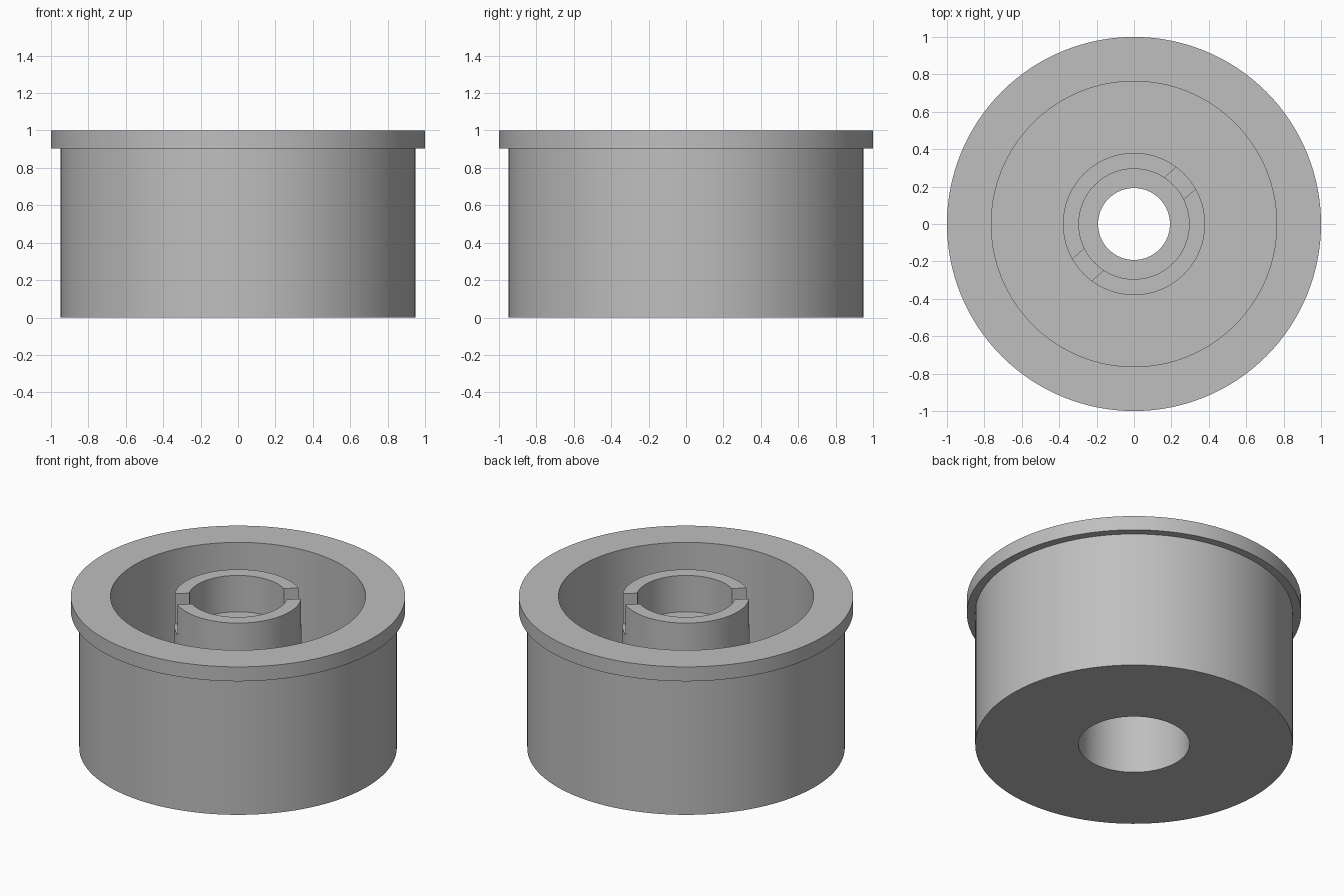
import bpy
import bmesh
import math

SEGMENTS = 128

if "Cube" in bpy.data.objects:
    bpy.data.objects.remove(bpy.data.objects["Cube"], do_unlink=True)


def make_material(name, colour):
    mat = bpy.data.materials.new(name)
    mat.use_nodes = True
    mat.diffuse_color = colour
    mat.node_tree.nodes["Principled BSDF"].inputs["Base Color"].default_value = colour
    return mat


def lathe(name, profile, mat):
    """Revolve a closed (radius, height) profile about the z axis."""
    bm = bmesh.new()
    rings = []
    for i in range(SEGMENTS):
        a = 2 * math.pi * i / SEGMENTS
        rings.append([bm.verts.new((r * math.cos(a), r * math.sin(a), z))
                      for r, z in profile])
    count = len(profile)
    for i, ring in enumerate(rings):
        following = rings[(i + 1) % SEGMENTS]
        for j in range(count):
            k = (j + 1) % count
            bm.faces.new((ring[j], following[j], following[k], ring[k]))
    bmesh.ops.recalc_face_normals(bm, faces=bm.faces)
    mesh = bpy.data.meshes.new(name)
    bm.to_mesh(mesh)
    bm.free()
    obj = bpy.data.objects.new(name, mesh)
    bpy.context.collection.objects.link(obj)
    mesh.materials.append(mat)
    return obj


grey = make_material("plain grey", (0.52, 0.52, 0.52, 1))

# Flanged cup with a central hub, a stepped bore and a retaining lip
FLOOR, LIP_LOW, LIP_TOP, FLANGE = 0.14, 0.665, 0.76, 0.905
cup = lathe("flanged_cup", [
    (0.333, 0), (0.95, 0), (0.95, FLANGE), (1, FLANGE), (1, 1),
    (0.763, 1), (0.763, FLOOR), (0.38, FLOOR), (0.38, 1),
    (0.295, 1), (0.295, LIP_TOP), (0.192, LIP_TOP),
    (0.192, LIP_LOW), (0.333, LIP_LOW)], grey)

# Slot straight across the top of the hub
SLOT_WIDTH, SLOT_BOTTOM = 0.155, 0.8
bpy.ops.mesh.primitive_cube_add(size=1, location=(0, 0, SLOT_BOTTOM + 0.2),
                                rotation=(0, 0, math.radians(41.5)))
cutter = bpy.context.object
cutter.name = "slot_cutter"
cutter.scale = (1, SLOT_WIDTH, 0.4)
cutter.hide_render = True
cutter.data.materials.append(grey)

slot = cup.modifiers.new("hub_slot", "BOOLEAN")
slot.operation = "DIFFERENCE"
slot.solver = "EXACT"
slot.object = cutter

bpy.ops.object.select_all(action="DESELECT")
cup.select_set(True)
bpy.context.view_layer.objects.active = cup
bpy.ops.object.modifier_apply(modifier=slot.name)
bpy.data.objects.remove(cutter, do_unlink=True)

bpy.ops.object.shade_smooth_by_angle(angle=math.radians(30))
